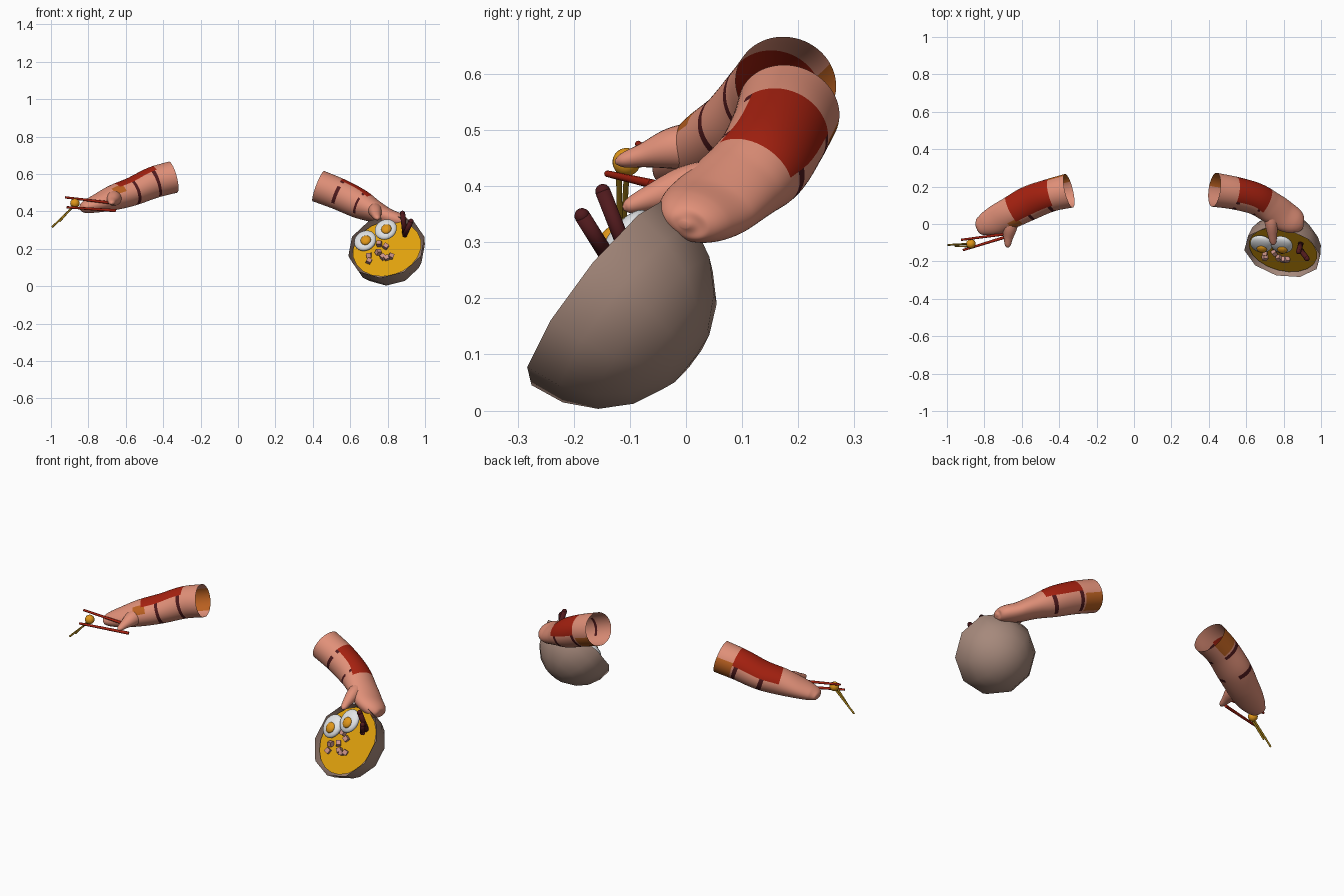
import bpy, bmesh, math
from mathutils import Vector, Matrix

if "Cube" in bpy.data.objects:
    bpy.data.objects.remove(bpy.data.objects["Cube"])


def material(name, r, g, b):
    m = bpy.data.materials.new(name)
    m.use_nodes = True
    m.diffuse_color = (r, g, b, 1)
    bsdf = next(n for n in m.node_tree.nodes if n.type == 'BSDF_PRINCIPLED')
    bsdf.inputs["Base Color"].default_value = (r, g, b, 1)
    bsdf.inputs["Roughness"].default_value = 0.7
    return m


skin = material("skin", .75, .28, .19)
red = material("red", .38, .015, .005)
maroon = material("maroon", .08, .01, .012)
orange = material("orange", .5, .12, .015)
clay = material("clay", .38, .25, .2)
broth = material("broth gold", .75, .36, .004)
white = material("egg white", .82, .84, .86)
yolk_mat = material("yolk orange", .75, .31, .01)
pink = material("meat pink", .6, .29, .25)
noodle_mat = material("noodle", .35, .2, .01)


def finish(bm, name, mats, smooth=True):
    mesh = bpy.data.meshes.new(name)
    bm.normal_update()
    bm.to_mesh(mesh)
    bm.free()
    for m in mats:
        mesh.materials.append(m)
    for p in mesh.polygons:
        p.use_smooth = smooth
    ob = bpy.data.objects.new(name, mesh)
    bpy.context.collection.objects.link(ob)
    return ob


def spline(pts, steps):
    """Smooth curve through centre points that also carry width and height."""
    pts = [Vector(p) for p in pts]
    ext = [2 * pts[0] - pts[1]] + pts + [2 * pts[-1] - pts[-2]]
    out = []
    for i in range(len(pts) - 1):
        a, b, c, d = ext[i:i + 4]
        for k in range(steps):
            t = k / steps
            out.append(b + (c - a) * (t / 2) + (a - 2.5 * b + 2 * c - d / 2) * t**2
                       + (1.5 * (b - c) + (d - a) / 2) * t**3)
    return out + [pts[-1]]


def loft(name, pts, up, mats, rule=None, steps=12, sides=72, cap_start=False):
    """Elliptical tube; angle 0 is the top and grows toward the front."""
    rows = spline(pts, steps)
    bm = bmesh.new()
    rings = []
    for i, row in enumerate(rows):
        c = Vector(row[:3])
        tan = Vector(rows[min(i + 1, len(rows) - 1)][:3]) - Vector(rows[max(i - 1, 0)][:3])
        tan.normalize()
        side = tan.cross(Vector(up)).normalized()
        if side.y > 0:
            side.negate()
        top = side.cross(tan)
        if top.z < 0:
            top.negate()
        ring = []
        for k in range(sides):
            a = 2 * math.pi * k / sides
            ring.append(bm.verts.new(c + side * row[3] * math.sin(a) + top * row[4] * math.cos(a)))
        rings.append(ring)
    for i in range(len(rings) - 1):
        for k in range(sides):
            j = (k + 1) % sides
            f = bm.faces.new((rings[i][k], rings[i][j], rings[i + 1][j], rings[i + 1][k]))
            if rule:
                ang = (360 * (k + .5) / sides + 180) % 360 - 180
                f.material_index = rule(f.calc_center_median().x, (i + .5) / steps, ang)
    bm.faces.new(rings[-1])
    if cap_start:
        bm.faces.new(rings[0])
    bmesh.ops.recalc_face_normals(bm, faces=bm.faces)
    return finish(bm, name, mats)


def rod(name, a, b, r, mat, taper=1.0, rounded=False, sides=12):
    a, b = Vector(a), Vector(b)
    d = b - a
    rot = d.to_track_quat('Z', 'Y').to_matrix().to_4x4()
    bm = bmesh.new()
    bmesh.ops.create_cone(bm, cap_ends=True, segments=sides, radius1=r, radius2=r * taper,
                          depth=d.length, matrix=Matrix.Translation((a + b) / 2) @ rot)
    if rounded:
        for p in (a, b):
            bmesh.ops.create_uvsphere(bm, u_segments=sides, v_segments=8, radius=r,
                                      matrix=Matrix.Translation(p) @ rot)
    return finish(bm, name, [mat])


def ball(name, matrix, mat):
    bm = bmesh.new()
    bmesh.ops.create_uvsphere(bm, u_segments=24, v_segments=14, radius=1, matrix=matrix)
    return finish(bm, name, [mat])


# Arms: skin with a red plate on top, dark straps and orange patches
arm_mats = [skin, red, maroon, orange]


def left_rule(x, s, ang):
    if 0.9 < s < 2.5 and -72 < ang < 48:
        return 1
    if min(abs(s - 1.0), abs(s - 2.15)) < .08 and not 58 < ang < 78 and abs(ang) < 150:
        return 2
    if s < .8 and -150 < ang < -80:
        return 3
    return 0


def right_rule(x, s, ang):
    if 0.8 < s < 2.85 and -75 < ang < 38:
        return 1
    if 2.65 < s < 3.25 and 30 < ang < 72:
        return 3
    if min(abs(s - 1.0), abs(s - 2.05)) < .09 and abs(ang) < 155:
        return 2
    if s < .8 and -150 < ang < -65:
        return 3
    return 0


loft("left_arm", [(.43, .183, .535, .092, .086), (.54, .165, .492, .088, .084),
                  (.65, .135, .44, .086, .078), (.73, .09, .40, .086, .06),
                  (.80, .045, .365, .085, .05), (.86, .015, .345, .07, .044),
                  (.893, 0, .335, .045, .03), (.905, -.003, .331, .008, .006)],
     (0, .35, 1), arm_mats, left_rule)
loft("right_arm", [(-.348, .178, .583, .092, .086), (-.45, .153, .555, .088, .084),
                   (-.56, .112, .508, .092, .076), (-.66, .06, .475, .085, .068),
                   (-.74, .02, .447, .078, .052), (-.80, -.002, .428, .06, .038),
                   (-.833, -.008, .418, .04, .025), (-.845, -.01, .414, .008, .006)],
     (0, 0, 1), arm_mats, right_rule)

# Thumbs
loft("left_thumb", [(.73, .06, .41, .04, .04), (.735, .0, .40, .035, .036),
                    (.74, -.06, .38, .025, .024), (.745, -.1, .365, .016, .014),
                    (.747, -.112, .36, .004, .004)],
     (0, 0, 1), [skin], steps=6, sides=24, cap_start=True)
loft("right_thumb", [(-.66, .05, .475, .05, .045), (-.665, -.02, .468, .04, .038),
                     (-.672, -.075, .455, .025, .022), (-.675, -.112, .446, .016, .013),
                     (-.676, -.126, .443, .004, .004)],
     (0, 0, 1), [skin], steps=6, sides=24, cap_start=True)

# Bowl: faceted half sphere tipped toward the front
centre = Vector((.793, -.153, .213))
normal = Vector((-.2, -.77, .6)).normalized()
tilt = normal.to_track_quat('Z', 'Y').to_matrix().to_4x4()
bowl_frame = Matrix.Translation(centre) @ tilt
bm = bmesh.new()
bmesh.ops.create_uvsphere(bm, u_segments=10, v_segments=10, radius=.21)
bmesh.ops.bisect_plane(bm, geom=bm.verts[:] + bm.edges[:] + bm.faces[:], dist=.0005,
                       plane_co=(0, 0, 0), plane_no=(0, 0, 1), clear_outer=True)
bm.transform(bowl_frame)
finish(bm, "bowl", [clay])

bm = bmesh.new()
bmesh.ops.create_circle(bm, cap_ends=True, segments=20, radius=.187,
                        matrix=bowl_frame @ Matrix.Translation((0, 0, -.02)))
finish(bm, "soup", [broth], smooth=False)


def on_soup(x, z, h):
    """Frame at height h over the rim plane, seen from the front at x, z."""
    dx, dz = x - centre.x, z - centre.z
    y = centre.y + (h - normal.x * dx - normal.z * dz) / normal.y
    return Matrix.Translation((x, y, z)) @ tilt


# Egg halves
for i, (x, z, h) in enumerate([(.68, .243, .005), (.79, .303, .022)]):
    ball(f"egg_white_{i}", on_soup(x, z, h) @ Matrix.Diagonal((.06, .066, .026, 1)), white)
    ball(f"egg_yolk_{i}", on_soup(x + .003, z + .002, h + .02)
         @ Matrix.Diagonal((.028, .03, .017, 1)), yolk_mat)

# Meat cubes
cubes = [(.755, .228), (.79, .213), (.75, .182), (.70, .165), (.70, .135),
         (.775, .157), (.795, .152), (.818, .16)]
for i, (x, z) in enumerate(cubes):
    bm = bmesh.new()
    bmesh.ops.create_cube(bm, size=.025, matrix=on_soup(x, z, -.008)
                          @ Matrix.Rotation(i * 1.1, 4, 'Z') @ Matrix.Rotation(i * .3, 4, 'X'))
    finish(bm, f"meat_cube_{i}", [pink], smooth=False)

# Sausages
rod("sausage_long", (.88, -.148, .39), (.892, -.105, .28), .014, maroon, rounded=True)
rod("sausage_short", (.925, -.185, .347), (.892, -.14, .275), .014, maroon, rounded=True)

# Chopsticks holding a ball with trailing noodles
rod("chopstick_upper", (-.925, -.085, .475), (-.66, -.05, .443), .006, red, 1.3)
rod("chopstick_lower", (-.915, -.14, .422), (-.655, -.06, .404), .006, red, 1.4)
ball("food_ball", Matrix.Translation((-.872, -.106, .443)) @ Matrix.Scale(.025, 4), yolk_mat)
rod("noodle_long", (-.87, -.105, .435), (-.995, -.112, .315), .005, noodle_mat)
rod("noodle_short", (-.88, -.12, .43), (-.955, -.118, .345), .005, noodle_mat)

# Keep crisp edges on rims and rod ends
for ob in bpy.context.selected_objects:
    ob.select_set(False)
for ob in bpy.context.scene.objects:
    if ob.name.startswith(("chopstick", "noodle", "bowl")):
        ob.select_set(True)
        bpy.context.view_layer.objects.active = ob
bpy.ops.object.shade_smooth_by_angle(angle=math.radians(50))
